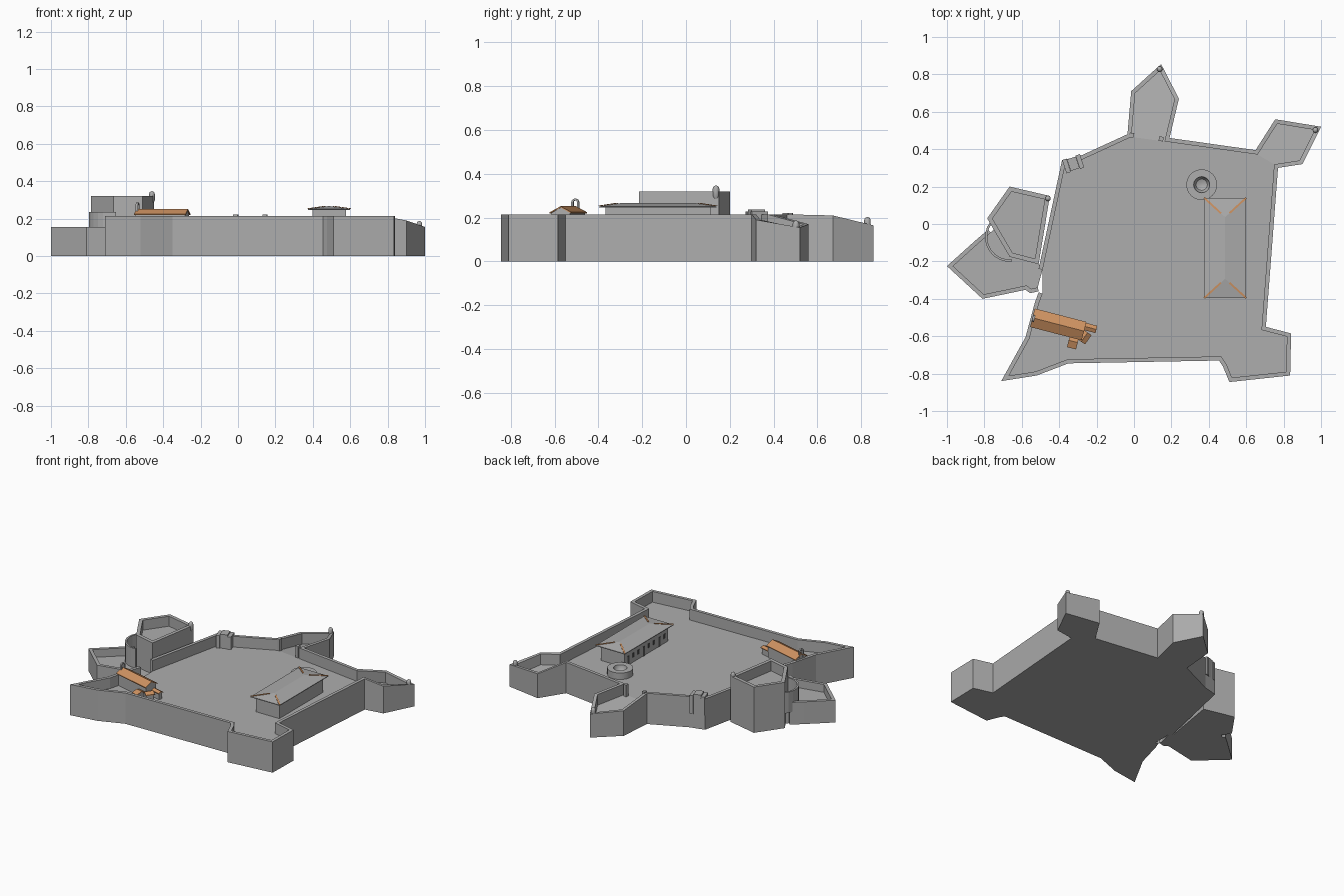
import bpy, bmesh, math
from mathutils import Vector, Matrix

if "Cube" in bpy.data.objects:
    bpy.data.objects.remove(bpy.data.objects["Cube"])


def material(name, rgb):
    m = bpy.data.materials.new(name)
    m.diffuse_color = (*rgb, 1)
    m.use_nodes = True
    m.node_tree.nodes["Principled BSDF"].inputs["Base Color"].default_value = m.diffuse_color
    return m


STONE = material("grey stone", (0.42, 0.42, 0.42))
TILE = material("orange tile", (0.62, 0.29, 0.12))
DARK = material("dark opening", (0.10, 0.10, 0.10))


def make(name, verts, faces, mat=STONE, matrix=None):
    bm = bmesh.new()
    vs = [bm.verts.new(v) for v in verts]
    for f in faces:
        bm.faces.new([vs[i] for i in f])
    bmesh.ops.recalc_face_normals(bm, faces=bm.faces)
    me = bpy.data.meshes.new(name)
    bm.to_mesh(me)
    bm.free()
    me.materials.append(mat)
    ob = bpy.data.objects.new(name, me)
    bpy.context.collection.objects.link(ob)
    if matrix:
        ob.matrix_world = matrix
    return ob


def prism(name, pts, z0, tops, mat=STONE, matrix=None):
    n = len(pts)
    if not isinstance(tops, (list, tuple)):
        tops = [tops] * n
    verts = [(p[0], p[1], z0) for p in pts] + [(p[0], p[1], t) for p, t in zip(pts, tops)]
    faces = [range(n), range(n, 2 * n)]
    faces += [(i, (i + 1) % n, n + (i + 1) % n, n + i) for i in range(n)]
    return make(name, verts, faces, mat, matrix)


def box(name, x, y, sx, sy, z0, z1, ang=0, mat=STONE):
    pts = [(-sx / 2, -sy / 2), (sx / 2, -sy / 2), (sx / 2, sy / 2), (-sx / 2, sy / 2)]
    m = Matrix.Translation((x, y, 0)) @ Matrix.Rotation(math.radians(ang), 4, 'Z')
    return prism(name, pts, z0, z1, mat, m)


def inset(pts, t, closed):
    """Mitred offset to the left of a path."""
    out, n = [], len(pts)
    for i in range(n):
        p = Vector(pts[i][:2])
        normals = []
        for a, b in ((i - 1, i), (i, i + 1)):
            if closed or (a >= 0 and b < n):
                d = (Vector(pts[b % n][:2]) - Vector(pts[a % n][:2])).normalized()
                normals.append(Vector((-d.y, d.x)))
        a, b = normals[0], normals[-1]
        out.append(tuple(p + (a + b) * t / (1 + a.dot(b))))
    return out


def wall(name, pts, t, closed=False, z0=0):
    """Rampart of thickness t along (x, y, top) points; returns its inner line."""
    inner = inset(pts, t, closed)
    n = len(pts)
    verts = []
    for p, q in zip(pts, inner):
        verts += [(p[0], p[1], z0), tuple(p), (*q, p[2]), (*q, z0)]
    faces = []
    for i in range(n if closed else n - 1):
        j = (i + 1) % n
        faces += [(4 * i + k, 4 * j + k, 4 * j + (k + 1) % 4, 4 * i + (k + 1) % 4) for k in range(4)]
    if not closed:
        faces += [range(4), range(4 * n - 4, 4 * n)]
    make(name, verts, faces)
    return inner


# main curtain wall, counter-clockwise from the west passage
H = 0.215
main = [(-.51, -.365, H), (-.53, -.42, H), (-.58, -.605, H), (-.71, -.84, H), (-.52, -.81, H),
        (-.35, -.745, H), (.455, -.73, H), (.475, -.76, H), (.51, -.845, H), (.835, -.81, H),
        (.84, -.585, H), (.705, -.55, H), (.77, .30, H), (.90, .32, .19), (1.0, .52, .155),
        (.755, .56, .17), (.65, .395, H), (.19, .46, H), (.24, .67, .21), (.145, .855, .165),
        (-.015, .71, .175), (-.035, .48, H), (-.285, .365, H), (-.385, .34, H), (-.51, -.24, H)]
inner = wall("curtain_wall", main, 0.022)
prism("courtyard", inner[:13] + inner[16:18] + inner[21:], 0, 0.14)
for name, a, b in (("northeast_bastion_floor", 12, 17), ("north_bastion_floor", 17, 22)):
    prism(name, inner[a:b], 0, [p[2] - 0.075 for p in main[a:b]])

# low west bastion
L = 0.155
west = [(-.78, -.03, L), (-.85, -.09, L), (-1.0, -.225, L), (-.81, -.40, L),
        (-.58, -.352, L), (-.555, -.37, L), (-.51, -.36, L)]
wi = wall("west_bastion_wall", west, 0.022)
prism("west_bastion_floor", wi + [(-.488, -.24), (-.51, -.215), (-.665, -.175), (-.75, -.03)], 0, 0.10)

# raised tower with parapet
tower = [(x, y, 0.32) for x, y in ((-.785, .03), (-.75, -.03), (-.665, -.175),
                                   (-.51, -.215), (-.45, .15), (-.665, .20))]
prism("tower_floor", wall("tower_wall", tower, 0.024, True), 0, 0.25)

# curved screen wall around the tower foot
arc = [(-.665 + .132 * math.cos(math.radians(a)), -.07 + .132 * math.sin(math.radians(a)), 0.235)
       for a in range(125, 276, 15)]
wall("curved_screen", arc, 0.012, z0=0.09)

# gatehouse
box("gatehouse", -.325, .322, .05, .065, .1, .237, 18)
for s in (-1, 1):
    box("gate_pier", -.325 + s * .036, .322 + s * .012, .024, .075, .1, .228, 18)

# pillars at the north bastion neck
for x, y in ((-.012, .475), (.145, .455)):
    box("neck_pillar", x, y, .024, .024, .13, .222, -8)


def lathe(name, x, y, profile, n=16, mat=STONE):
    verts, faces = [], []
    for r, z in profile:
        verts += [(x + r * math.cos(k * math.tau / n), y + r * math.sin(k * math.tau / n), z) for k in range(n)]
    for i in range(len(profile) - 1):
        faces += [(i * n + k, i * n + (k + 1) % n, (i + 1) * n + (k + 1) % n, (i + 1) * n + k) for k in range(n)]
    faces += [range(n), range(len(verts) - n, len(verts))]
    ob = make(name, verts, faces, mat)
    bpy.context.view_layer.objects.active = ob
    ob.select_set(True)
    bpy.ops.object.shade_smooth_by_angle(angle=math.radians(35))
    ob.select_set(False)


# domed sentry boxes
for x, y, z in ((.97, .502, .187), (.137, .828, .203), (-.46, .137, .347)):
    lathe("sentry_box", x, y, [(.004, z - .07), (.015, z - .05), (.015, z - .015), (.012, z - .006),
                               (.007, z - .002), (.001, z)], 12)

# round well with bowl
lathe("well", .362, .21, [(.082, .13), (.082, .185), (.043, .185), (.040, .165), (.030, .15), (.012, .143)], 32)

# barracks with hipped roof
hx, hy = .4875, -.128
box("barracks_walls", hx, hy, .18, .48, .13, .25)
w, l, k = .1125, .268, .165
corners = [(-w, -l), (w, -l), (w, l), (-w, l)]
rv = [(hx + x, hy + y, .246) for x, y in corners] + [(hx + x, hy + y, .251) for x, y in corners]
rv += [(hx, hy - k, .267), (hx, hy + k, .267)]
make("barracks_roof", rv, [(0, 1, 2, 3), (0, 1, 5, 4), (1, 2, 6, 5), (2, 3, 7, 6), (3, 0, 4, 7),
                           (4, 5, 8), (6, 7, 9), (5, 6, 9, 8), (7, 4, 8, 9)])
for sx in (-1, 1):
    for sy in (-1, 1):
        # tile strip along each hip
        a = Vector((hx + sx * w, hy + sy * l, .252))
        b = Vector((hx, hy + sy * k, .268))
        b = a.lerp(b, .8)
        side = (b - a).cross(Vector((0, 0, 1))).normalized() * .005
        up = Vector((0, 0, .003))
        vs = [a - side, a + side, b + side, b - side]
        make("hip_tiles", vs + [v + up for v in vs],
             [(0, 1, 2, 3), (4, 5, 6, 7), (0, 1, 5, 4), (1, 2, 6, 5), (2, 3, 7, 6), (3, 0, 4, 7)], TILE)
# doors and windows on the courtyard side
for i in range(8):
    y = hy - .20 + i * .4 / 7
    door = i % 3 == 1
    box("barracks_opening", hx - .091, y, .004, .018, .14 if door else .175, .205, mat=DARK)


def gabled(name, x, y, length, width, ang, eave, ridge):
    m = Matrix.Translation((x, y, 0)) @ Matrix.Rotation(math.radians(ang), 4, 'Z')
    a, b = length / 2 - .006, width / 2 - .008
    make(name + "_walls",
         [(s * a, c, z) for s in (-1, 1)
          for c, z in ((-b, .13), (b, .13), (b, eave), (0, ridge - .005), (-b, eave))],
         [range(5), range(5, 10)] + [(i, (i + 1) % 5, 5 + (i + 1) % 5, 5 + i) for i in range(5)], STONE, m)
    a, b = length / 2, width / 2
    sec = [(-b, eave - .003), (0, ridge - .006), (b, eave - .003), (b, eave + .003), (0, ridge), (-b, eave + .003)]
    make(name + "_roof", [(s * a, c, z) for s in (-1, 1) for c, z in sec],
         [(0, 1, 4, 5), (1, 2, 3, 4), (6, 7, 10, 11), (7, 8, 9, 10)] +
         [(i, (i + 1) % 6, 6 + (i + 1) % 6, 6 + i) for i in range(6)], TILE, m)


# chapel and its annexes
gabled("chapel", -.405, -.537, .285, .102, -14.5, .222, .252)
gabled("east_annex", -.235, -.555, .07, .04, -14.5, .185, .198)
gabled("south_annex", -.325, -.628, .05, .075, -14.5, .18, .198)
gabled("corner_annex", -.265, -.605, .06, .05, 55, .18, .198)

# bell gable: arched frame on the west end of the chapel roof
prof = []
for r in (.018, .009):
    ring = [(r, .225)] + [(r * math.cos(math.pi * i / 8), .269 + r * math.sin(math.pi * i / 8))
                          for i in range(9)] + [(-r, .225)]
    prof.append(ring)
n = len(prof[0])
bv = [(x, c, z) for x in (-.006, .006) for ring in prof for c, z in ring]
bf = []
for i in range(n - 1):
    bf += [(i, i + 1, n + i + 1, n + i), (2 * n + i, 2 * n + i + 1, 3 * n + i + 1, 3 * n + i),
           (i, i + 1, 2 * n + i + 1, 2 * n + i), (n + i, n + i + 1, 3 * n + i + 1, 3 * n + i)]
bf += [(0, n, 3 * n, 2 * n), (n - 1, 2 * n - 1, 4 * n - 1, 3 * n - 1)]
make("bell_gable", bv, bf, STONE, Matrix.Translation((-.537, -.505, 0)) @ Matrix.Rotation(math.radians(-14.5), 4, 'Z'))
